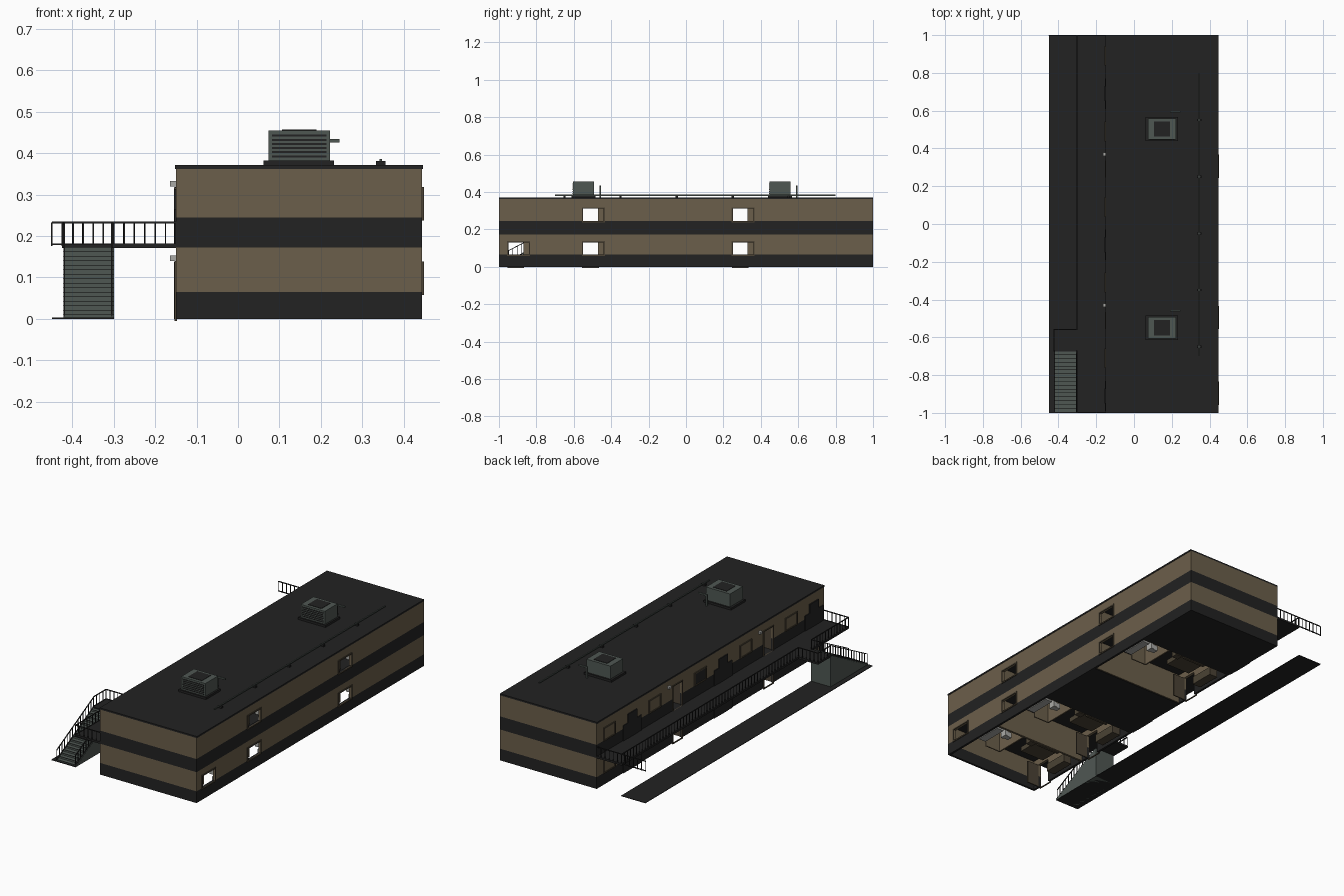
import bpy, bmesh, math
from mathutils import Vector

old = bpy.data.objects.get("Cube")
if old:
    bpy.data.objects.remove(old, do_unlink=True)


def material(name, r, g, b):
    m = bpy.data.materials.new(name)
    m.use_nodes = True
    m.diffuse_color = (r, g, b, 1)
    m.node_tree.nodes["Principled BSDF"].inputs["Base Color"].default_value = (r, g, b, 1)
    return m


DARK = material("charcoal", .016, .016, .016)
TAN = material("tan plaster", .148, .114, .069)
GREEN = material("grey green metal", .078, .096, .086)
LAMP = material("pale grey", .4, .4, .38)
BROWN = material("brown wood", .07, .055, .035)


def make(name, bm, *mats):
    mesh = bpy.data.meshes.new(name)
    bm.to_mesh(mesh)
    bm.free()
    for m in mats:
        mesh.materials.append(m)
    ob = bpy.data.objects.new(name, mesh)
    bpy.context.collection.objects.link(ob)
    return ob


def add_box(bm, x0, x1, y0, y1, z0, z1):
    vs = bmesh.ops.create_cube(bm, size=1)["verts"]
    for v in vs:
        v.co = ((x0 + x1) / 2 + v.co.x * (x1 - x0), (y0 + y1) / 2 + v.co.y * (y1 - y0),
                (z0 + z1) / 2 + v.co.z * (z1 - z0))


def boxes(name, mat, *specs):
    bm = bmesh.new()
    for s in specs:
        add_box(bm, *s)
    return make(name, bm, mat)


# Layout: five rooms along y, two storeys; some rooms are open
FRONT, BACK, LEFT, RIGHT = -1, 1, -.15, .445
ROOM = .4
TOPS = [1 - ROOM * i for i in range(5)]
OPEN = [(1, 0), (3, 0), (4, 0), (1, 1), (3, 1)]
BANDS = [0, .065, .172, .245, .362]
STOREY = .18


def door_rect(room, storey):
    y = TOPS[room] - .31
    return (y - .04, y + .04, storey * STOREY, storey * STOREY + .134)


def window_rect(room, storey):
    y = TOPS[room] - .295
    return (y - .055, y + .055, storey * STOREY + .065, storey * STOREY + .131)


# Long walls: a grid without the cells that fall in openings
def long_wall(name, x, holes, inward):
    ys = sorted({FRONT, BACK, *[v for h in holes for v in h[:2]]})
    zs = sorted({*BANDS, *[v for h in holes for v in h[2:]]})
    bm = bmesh.new()
    for y0, y1 in zip(ys, ys[1:]):
        for z0, z1 in zip(zs, zs[1:]):
            y, z = (y0 + y1) / 2, (z0 + z1) / 2
            if any(h[0] < y < h[1] and h[2] < z < h[3] for h in holes):
                continue
            corners = [(y0, z0), (y1, z0), (y1, z1), (y0, z1)]
            if inward > 0:
                corners.reverse()
            f = bm.faces.new([bm.verts.new((x, *c)) for c in corners])
            f.material_index = int(BANDS[1] < z < BANDS[2] or z > BANDS[3])
    bmesh.ops.remove_doubles(bm, verts=bm.verts, dist=1e-5)
    ob = make(name, bm, DARK, TAN)
    mod = ob.modifiers.new("thickness", "SOLIDIFY")
    mod.thickness = .012
    mod.offset = -1


long_wall("left_wall", RIGHT, [window_rect(*o) for o in OPEN], -1)
long_wall("right_wall", LEFT, [door_rect(*o) for o in OPEN], 1)

# End walls with coloured bands
for name, y0, y1 in (("front_wall", FRONT, FRONT + .012), ("back_wall", BACK - .012, BACK)):
    for i, (z0, z1) in enumerate(zip(BANDS, BANDS[1:])):
        boxes(f"{name}_band_{i}", TAN if i % 2 else DARK, (LEFT, RIGHT, y0, y1, z0, z1))

# Roof, storey slab, partitions and the ground slabs of the closed rooms
boxes("roof", DARK, (LEFT - .002, RIGHT + .002, FRONT, BACK, BANDS[4], .371))
boxes("upper_floor", DARK, (LEFT + .01, RIGHT - .01, FRONT + .01, BACK - .01, .17, .179))
boxes("partitions", TAN, *[(LEFT + .01, RIGHT - .01, t - .006, t + .006, .002, .362) for t in TOPS[1:]])
boxes("ground_slabs", DARK, *[(LEFT + .005, RIGHT - .005, TOPS[i] - ROOM, TOPS[i], 0, .006) for i in (0, 2)])


def frame(bm, x0, x1, y0, y1, z0, z1, w=.007):
    add_box(bm, x0, x1, y0 - w, y1 + w, z1, z1 + w)
    add_box(bm, x0, x1, y0 - w, y1 + w, z0 - w, z0)
    add_box(bm, x0, x1, y0 - w, y0, z0, z1)
    add_box(bm, x0, x1, y1, y1 + w, z0, z1)


# Rear window frames of the open rooms
bm = bmesh.new()
for o in OPEN:
    frame(bm, RIGHT - .004, RIGHT + .004, *window_rect(*o))
make("left_window_frames", bm, BROWN)

# Windows and doors along the walkway
frames, doors, panes, dark_panes = (bmesh.new() for _ in range(4))
for s in (0, 1):
    for i, t in enumerate(TOPS):
        z, y = s * STOREY, t - .11
        rect = (y - .045, y + .045, z + .07, z + .13)
        frame(frames, LEFT - .005, LEFT + .002, *rect)
        add_box(dark_panes if i == 2 else panes, LEFT - .002, LEFT + .001, *rect)
        if (i, s) in OPEN:
            frame(frames, LEFT - .004, LEFT + .002, *door_rect(i, s), .005)
        else:
            add_box(doors, LEFT - .005, LEFT + .001, *door_rect(i, s))
            add_box(doors, LEFT - .004, LEFT + .001, t - .39, t - .23, z, z + .085)
make("walkway_frames", frames, BROWN)
make("walkway_closed_doors", doors, DARK)
make("curtained_windows", panes, TAN)
make("dark_windows", dark_panes, DARK)

# Wall lamps and open door leaves beside the open rooms
boxes("wall_lamps", LAMP, *[(LEFT - .014, LEFT, TOPS[i] - .24, TOPS[i] - .222, s * STOREY + .14,
                             s * STOREY + .153) for i, s in OPEN if i != 4])
boxes("door_leaves", BROWN, *[(LEFT + .012, LEFT + .085, TOPS[i] - .356, TOPS[i] - .35, s * STOREY + .002,
                               s * STOREY + .132) for i, s in OPEN])

# Furniture of the open rooms
beds, wood, bath, walls = (bmesh.new() for _ in range(4))
for i, s in OPEN:
    t, z = TOPS[i], s * STOREY + .003
    add_box(beds, .0, .15, t - .15, t - .03, z + .018, z + .045)
    add_box(wood, .005, .145, t - .026, t - .012, z, z + .075)
    add_box(wood, .16, .2, t - .05, t - .012, z, z + .045)
    add_box(wood, -.12, -.07, t - .2, t - .06, z, z + .045)
    add_box(walls, .25, .258, t - .2, t - .006, z, z + .16)
    add_box(walls, .25, .35, t - .206, t - .2, z, z + .16)
    add_box(bath, .3, .33, t - .08, t - .05, z, z + .03)
    add_box(bath, .33, .345, t - .085, t - .045, z, z + .055)
    add_box(bath, .38, .425, t - .17, t - .02, z, z + .04)
make("beds", beds, BROWN)
make("room_furniture", wood, BROWN)
make("bathroom_fixtures", bath, LAMP)
make("bathroom_walls", walls, TAN)

# Walkway, landing and ground strip
boxes("walkway", DARK, (-.305, LEFT, FRONT, BACK, .171, .18))
boxes("stair_landing", DARK, (-.425, -.3, -.675, -.555, .171, .18))
boxes("ground_strip", DARK, (-.45, -.3, FRONT, BACK, 0, .003))

# Staircase as one stepped profile, extruded across
STEPS, Y0, Y1, RISE = 16, -.995, -.67, .174
outline = [(Y1, 0), (Y0, 0)]
for k in range(STEPS):
    y, z = Y0 + (Y1 - Y0) * k / STEPS, RISE * (k + 1) / STEPS
    outline += [(y, z), (y + (Y1 - Y0) / STEPS, z)]
bm = bmesh.new()
face = bm.faces.new([bm.verts.new((-.422, y, z)) for y, z in outline])
ext = bmesh.ops.extrude_face_region(bm, geom=[face])["geom"]
bmesh.ops.translate(bm, vec=(.122, 0, 0), verts=[g for g in ext if isinstance(g, bmesh.types.BMVert)])
bmesh.ops.recalc_face_normals(bm, faces=bm.faces)
make("staircase", bm, GREEN)
boxes("stair_nosings", DARK, *[(-.4225, -.2995, Y0 + (Y1 - Y0) * k / STEPS - .002, Y0 + (Y1 - Y0) * k / STEPS,
                                RISE * (k + 1) / STEPS - .002, RISE * (k + 1) / STEPS) for k in range(STEPS)])


# Railings: rails and balusters between two points, level or sloping
def beam(bm, a, b, w):
    d = b - a
    side = Vector((-d.y, d.x, 0)).normalized() * w
    up = Vector((0, 0, w))
    ends = [[bm.verts.new(p + side * i + up * j) for i, j in ((-1, -1), (1, -1), (1, 1), (-1, 1))] for p in (a, b)]
    bm.faces.new(ends[0][::-1])
    bm.faces.new(ends[1])
    for k in range(4):
        n = (k + 1) % 4
        bm.faces.new((ends[0][k], ends[0][n], ends[1][n], ends[1][k]))


def railing(name, start, end, height=.057, gap=.026):
    a, b = Vector(start), Vector(end)
    bm = bmesh.new()
    beam(bm, a + Vector((0, 0, height)), b + Vector((0, 0, height)), .0022)
    beam(bm, a + Vector((0, 0, .004)), b + Vector((0, 0, .004)), .0022)
    count = max(1, round((b - a).length / gap))
    for k in range(count + 1):
        p = a.lerp(b, k / count)
        add_box(bm, p.x - .0016, p.x + .0016, p.y - .0016, p.y + .0016, p.z, p.z + height)
    make(name, bm, DARK)


railing("walkway_railing", (-.302, -.56, .176), (-.302, .998, .176))
railing("walkway_front_railing", (-.302, -.998, .176), (-.302, -.672, .176))
railing("front_end_railing", (-.302, -.997, .176), (LEFT, -.997, .176))
railing("back_end_railing", (-.45, .997, .176), (LEFT, .997, .176))
railing("landing_back_railing", (-.422, -.558, .176), (-.302, -.558, .176))
railing("landing_side_railing", (-.422, -.67, .176), (-.422, -.558, .176))
for side, x in (("right", -.42), ("left", -.305)):
    railing(f"stair_{side}_railing", (x, Y0, .005), (x, Y1, .176))

# Rooftop air units with louvres, fan openings and bent pipes
for tag, y in (("back", .503), ("front", -.549)):
    boxes(f"{tag}_unit_base", DARK, (.062, .232, y - .064, y + .064, .37, .383))
    boxes(f"{tag}_unit_body", GREEN, (.074, .222, y - .056, y + .056, .383, .455))
    boxes(f"{tag}_unit_louvres", DARK, *[(.082, .214, y - .058, y - .055, z, z + .005)
                                         for z in (.39 + .01 * k for k in range(6))])
    bm = bmesh.new()
    frame(bm, .11, .186, y - .038, y + .038, .4549, .4551, .001)
    add_box(bm, .106, .19, y - .04, y + .04, .45, .457)
    make(f"{tag}_unit_fan", bm, DARK)
    boxes(f"{tag}_unit_pipe", GREEN, (.19, .245, y + .086, y + .094, .426, .434),
          (.19, .198, y + .086, y + .094, .37, .43))

# Long roof conduit on small supports
boxes("roof_conduit", GREEN, (.342, .348, -.7, .8, .38, .386))
boxes("conduit_supports", DARK, *[(.334, .357, y - .006, y + .006, .37, .381)
                                  for y in (-.65, -.35, -.05, .25, .55)])
